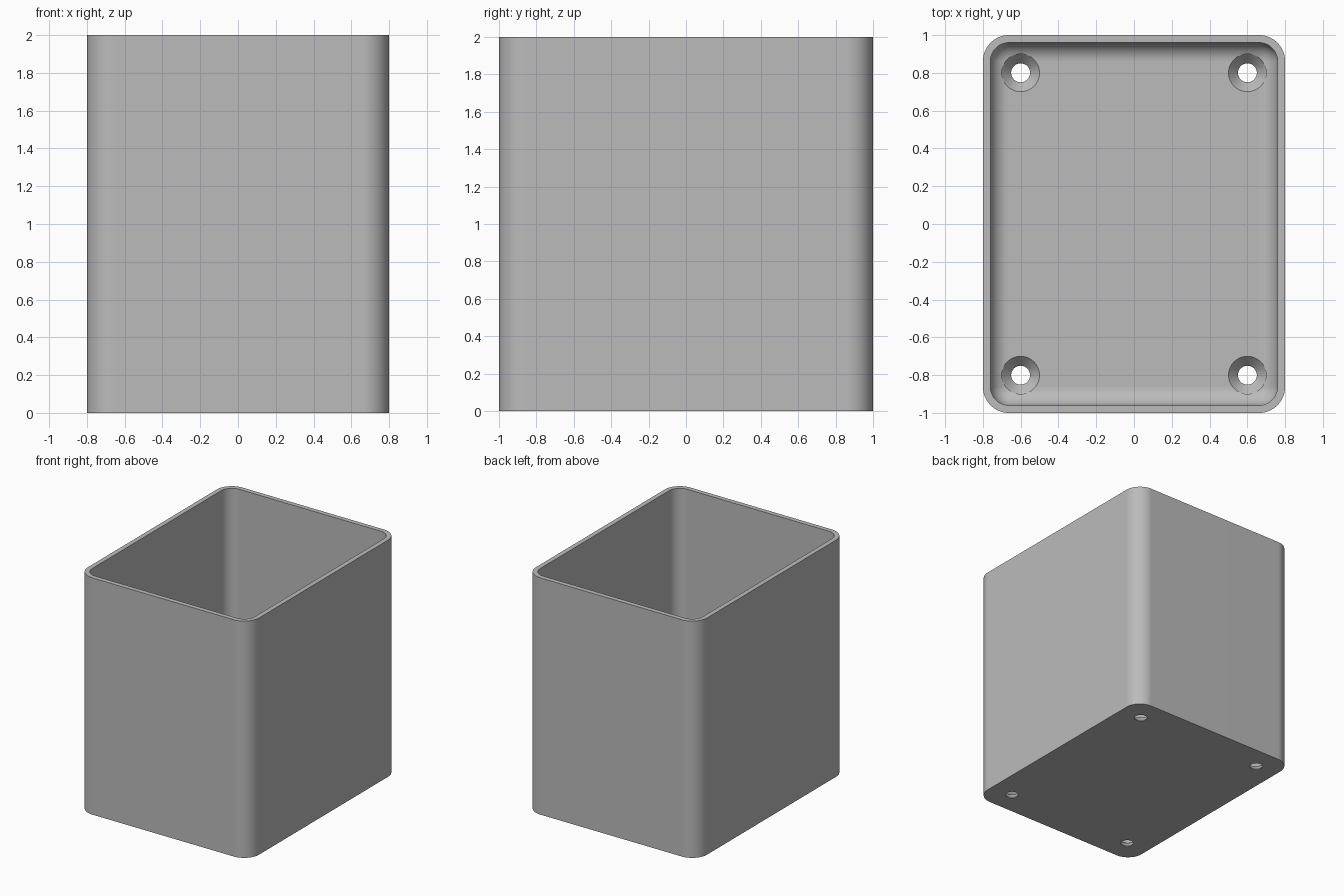
import bpy, bmesh
from math import sin, cos, pi

if "Cube" in bpy.data.objects:
    bpy.data.objects.remove(bpy.data.objects["Cube"], do_unlink=True)

HALF_X, HALF_Y, HEIGHT = 0.8, 1.0, 2.0
WALL, FLOOR, FILLET = 0.04, 0.06, 0.10
OUTER_R = WALL + FILLET
STEPS = 16

grey = bpy.data.materials.new("plain grey")
grey.use_nodes = True
colour = (0.5, 0.5, 0.5, 1)
grey.diffuse_color = colour
grey.node_tree.nodes["Principled BSDF"].inputs["Base Color"].default_value = colour


def add_object(name, bm):
    bmesh.ops.remove_doubles(bm, verts=bm.verts, dist=1e-5)
    bmesh.ops.recalc_face_normals(bm, faces=bm.faces)
    mesh = bpy.data.meshes.new(name)
    bm.to_mesh(mesh)
    bm.free()
    mesh.materials.append(grey)
    obj = bpy.data.objects.new(name, mesh)
    bpy.context.collection.objects.link(obj)
    return obj


def rounded_ring(bm, inset, z):
    """Rounded rectangle, moved inward by inset with concentric corners."""
    r = OUTER_R - inset
    cx, cy = HALF_X - OUTER_R, HALF_Y - OUTER_R
    ring = []
    for k, (sx, sy) in enumerate([(1, 1), (-1, 1), (-1, -1), (1, -1)]):
        for i in range(STEPS + 1):
            a = (k + i / STEPS) * pi / 2
            ring.append(bm.verts.new((sx * cx + r * cos(a), sy * cy + r * sin(a), z)))
    return ring


def circle_ring(bm, x, y, r, z, sides=48):
    return [bm.verts.new((x + r * cos(2 * pi * i / sides),
                          y + r * sin(2 * pi * i / sides), z)) for i in range(sides)]


def loft(bm, rings):
    """Skin a stack of rings and cap both ends."""
    for a, b in zip(rings, rings[1:]):
        for i in range(len(a)):
            j = (i + 1) % len(a)
            bm.faces.new((a[i], a[j], b[j], b[i]))
    bm.faces.new(rings[0])
    bm.faces.new(rings[-1])


# Open box: outside wall, rim, inside wall, floor fillet
bm = bmesh.new()
profile = [(0, 0), (0, HEIGHT), (WALL, HEIGHT)]
for i in range(STEPS + 1):
    a = i / STEPS * pi / 2
    profile.append((WALL + FILLET * (1 - cos(a)), FLOOR + FILLET * (1 - sin(a))))
loft(bm, [rounded_ring(bm, d, z) for d, z in profile])
box = add_object("open_box", bm)

# Countersunk screw holes in the floor
bm = bmesh.new()
for x in (-0.6, 0.6):
    for y in (-0.8, 0.8):
        loft(bm, [circle_ring(bm, x, y, r, z) for r, z in
                  ((0.05, -0.1), (0.05, 0.005), (0.1, FLOOR), (0.1, FLOOR + 0.1))])
cutter = add_object("screw_hole_cutter", bm)
cutter.hide_render = True

cut = box.modifiers.new("screw holes", 'BOOLEAN')
cut.object = cutter
cut.operation = 'DIFFERENCE'
cut.solver = 'EXACT'
bpy.ops.object.select_all(action='DESELECT')
bpy.context.view_layer.objects.active = box
box.select_set(True)
bpy.ops.object.modifier_apply(modifier=cut.name)
bpy.data.objects.remove(cutter, do_unlink=True)

# Smooth corners with crisp edges and flat walls
bpy.ops.object.shade_smooth_by_angle(angle=pi / 6)
flat = box.modifiers.new("flat walls", 'WEIGHTED_NORMAL')
flat.keep_sharp = True
